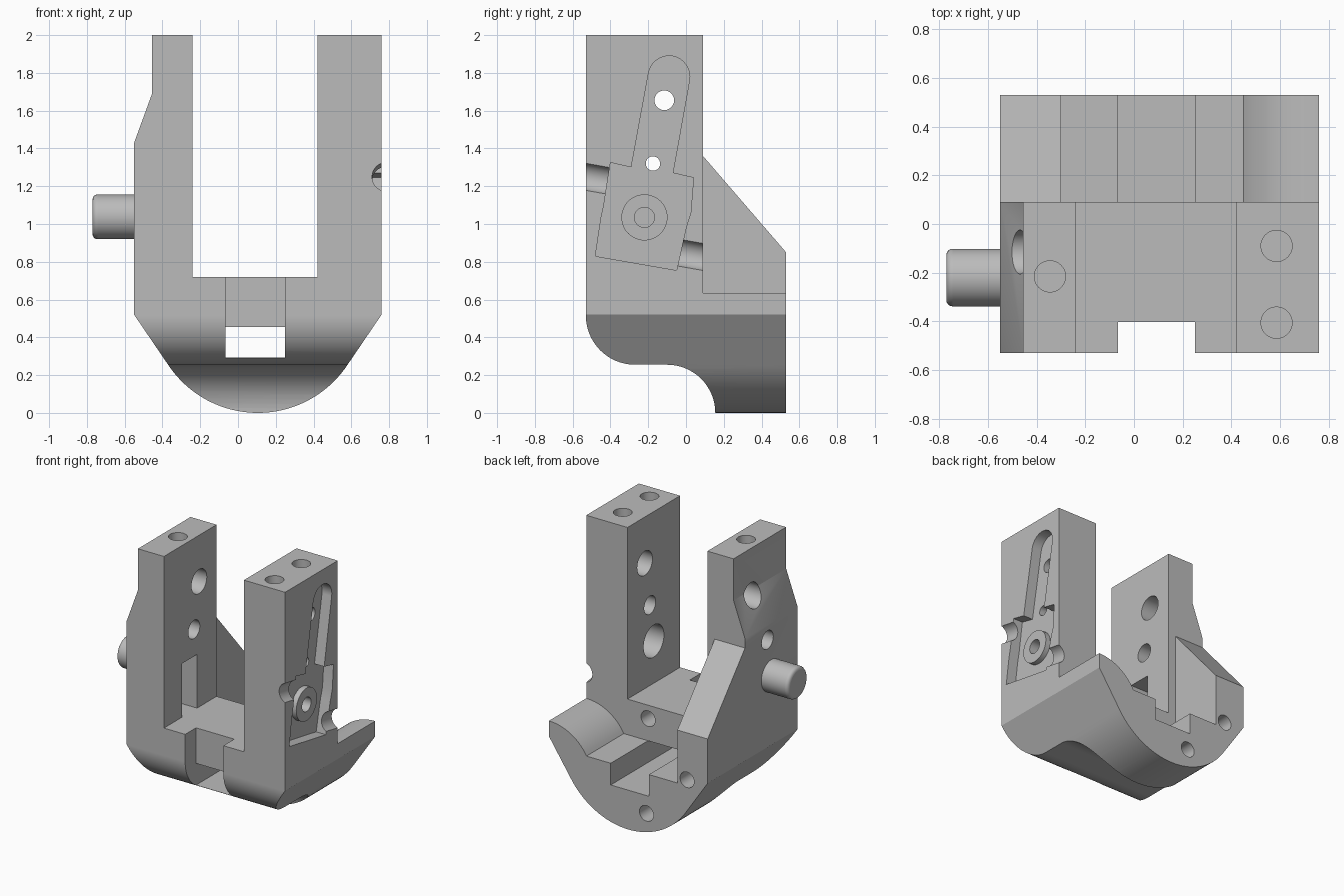
import bpy, bmesh, math
from mathutils import Vector

cube = bpy.data.objects.get("Cube")
if cube:
    bpy.data.objects.remove(cube, do_unlink=True)

grey = bpy.data.materials.new("plain grey")
grey.use_nodes = True
colour = (0.5, 0.5, 0.5, 1)
grey.diffuse_color = colour
grey.node_tree.nodes["Principled BSDF"].inputs["Base Color"].default_value = colour


def finish_mesh(name, bm):
    bmesh.ops.recalc_face_normals(bm, faces=bm.faces)
    mesh = bpy.data.meshes.new(name)
    bm.to_mesh(mesh)
    bm.free()
    mesh.materials.append(grey)
    obj = bpy.data.objects.new(name, mesh)
    bpy.context.collection.objects.link(obj)
    return obj


def prism(name, points, axis, lo, hi):
    """Extrude an (x, z) or (y, z) outline along the y or x axis."""
    bm = bmesh.new()
    place = (lambda p: (p[0], lo, p[1])) if axis == "y" else (lambda p: (lo, p[0], p[1]))
    face = bm.faces.new([bm.verts.new(place(p)) for p in points])
    out = bmesh.ops.extrude_face_region(bm, geom=[face])
    shift = Vector((0, hi - lo, 0)) if axis == "y" else Vector((hi - lo, 0, 0))
    bmesh.ops.translate(bm, vec=shift,
                        verts=[g for g in out["geom"] if isinstance(g, bmesh.types.BMVert)])
    return finish_mesh(name, bm)


def box(name, x0, x1, y0, y1, z0, z1):
    return prism(name, [(x0, z0), (x1, z0), (x1, z1), (x0, z1)], "y", y0, y1)


def rod(name, start, end, radius):
    """Round bar between two points."""
    a, b = Vector(start), Vector(end)
    bm = bmesh.new()
    bmesh.ops.create_cone(bm, cap_ends=True, segments=48, radius1=radius,
                          radius2=radius, depth=(b - a).length)
    turn = Vector((0, 0, 1)).rotation_difference(b - a).to_matrix()
    bmesh.ops.rotate(bm, matrix=turn, verts=bm.verts)
    bmesh.ops.translate(bm, vec=(a + b) / 2, verts=bm.verts)
    return finish_mesh(name, bm)


def arc(cx, cz, r, a0, a1, steps=16):
    angles = [math.radians(a0 + (a1 - a0) * i / steps) for i in range(steps + 1)]
    return [(cx + r * math.cos(a), cz + r * math.sin(a)) for a in angles]


def combine(target, tool, operation="DIFFERENCE"):
    mod = target.modifiers.new("shape", "BOOLEAN")
    mod.operation, mod.solver, mod.object = operation, "EXACT", tool
    bpy.context.view_layer.objects.active = target
    bpy.ops.object.modifier_apply(modifier=mod.name)
    bpy.data.objects.remove(tool, do_unlink=True)


# Forked body: front outline crossed with the side outline
front = ([(-0.55, 0.52)] + arc(0.105, 0.57, 0.57, 213.5, 326.5, 40)
         + [(0.76, 0.52), (0.76, 2), (0.42, 2), (0.42, 0.72), (-0.24, 0.72),
            (-0.24, 2), (-0.455, 2), (-0.455, 1.69), (-0.55, 1.43)])
side = ([(-0.53, 2.1)] + arc(-0.27, 0.515, 0.26, 180, 270)
        + arc(-0.1, 0, 0.255, 90, 0) + [(0.155, -0.1), (0.53, -0.1), (0.53, 0.85),
                                        (0.09, 1.36), (0.09, 2.1)])
body = prism("forked_body", front, "y", -0.7, 0.7)
combine(body, prism("side_shape", side, "x", -1, 1), "INTERSECT")

# Rear recess with a rounded shoulder on the left
shoulder = ([(-0.30, 3), (-0.30, 0.455), (0.45, 0.455)]
            + arc(0.76, 0.278, 0.357, 150, 90)[1:] + [(1, 0.635), (1, 3)])
combine(body, prism("rear_recess", shoulder, "y", 0.09, 1))

# Centre tunnel, front notch and pocket inside the right arm
combine(body, box("tunnel", -0.065, 0.25, -0.45, 1, 0.293, 0.455))
combine(body, box("front_notch", -0.065, 0.25, -1, -0.402, -0.1, 1))
combine(body, box("inner_pocket", -0.41, -0.2, -0.316, -0.14, 0.72, 1.12))

# Lever-shaped pocket on the left arm
lever = ([(-0.40, 1.325), (-0.29, 1.30)] + arc(-0.09, 1.78, 0.11, 170, -10)
         + [(-0.07, 1.27), (0.04, 1.245), (0.025, 1.06), (0.0, 0.98), (-0.05, 0.755),
            (-0.48, 0.83), (-0.45, 1.03), (-0.435, 1.10)])
combine(body, prism("lever_pocket", lever, "x", 0.68, 1))
combine(body, rod("front_groove", (0.785, -0.6, 1.262), (0.785, -0.38, 1.223), 0.075))
combine(body, rod("rear_groove", (0.785, -0.06, 0.852), (0.785, 0.15, 0.815), 0.075))

# Pivot ring in the pocket
pivot = (-0.22, 1.035)
combine(body, rod("ring", (0.66, *pivot), (0.72, *pivot), 0.122), "UNION")
combine(body, rod("pivot_bore", (0.3, *pivot), (0.6, *pivot), 0.12))
combine(body, rod("pivot_hole", (0.5, *pivot), (0.9, *pivot), 0.053))

# Cross holes through both arms, wider on the inside
for y, z, small, large in [(-0.115, 1.655, 0.052, 0.09), (-0.175, 1.32, 0.038, 0.068)]:
    combine(body, rod("wide_hole", (-0.8, y, z), (0.6, y, z), large))
    combine(body, rod("narrow_hole", (0.5, y, z), (0.9, y, z), small))

# Screw holes in the arm tops
for x, y in [(0.585, -0.09), (0.585, -0.405), (-0.345, -0.215)]:
    combine(body, rod("top_hole", (x, y, 1.75), (x, y, 2.2), 0.064))

# Screw holes in the rear faces
for x, y, z in [(-0.045, 0.53, 0.16), (-0.38, 0.53, 0.5), (0.25, 0.09, 0.62)]:
    combine(body, rod("rear_hole", (x, y - 0.25, z), (x, y + 0.1, z), 0.058))

# Side peg with a rounded end
peg = rod("side_peg", (-0.77, -0.22, 1.038), (-0.5, -0.22, 1.038), 0.118)
bevel = peg.modifiers.new("rounded end", "BEVEL")
bevel.width, bevel.segments, bevel.limit_method = 0.025, 4, "ANGLE"

# Smooth the curves, keep the edges crisp
for obj in (body, peg):
    bpy.ops.object.select_all(action="DESELECT")
    obj.select_set(True)
    bpy.context.view_layer.objects.active = obj
    bpy.ops.object.shade_smooth_by_angle(angle=math.radians(25))
    weighted = obj.modifiers.new("clean shading", "WEIGHTED_NORMAL")
    weighted.keep_sharp = True
